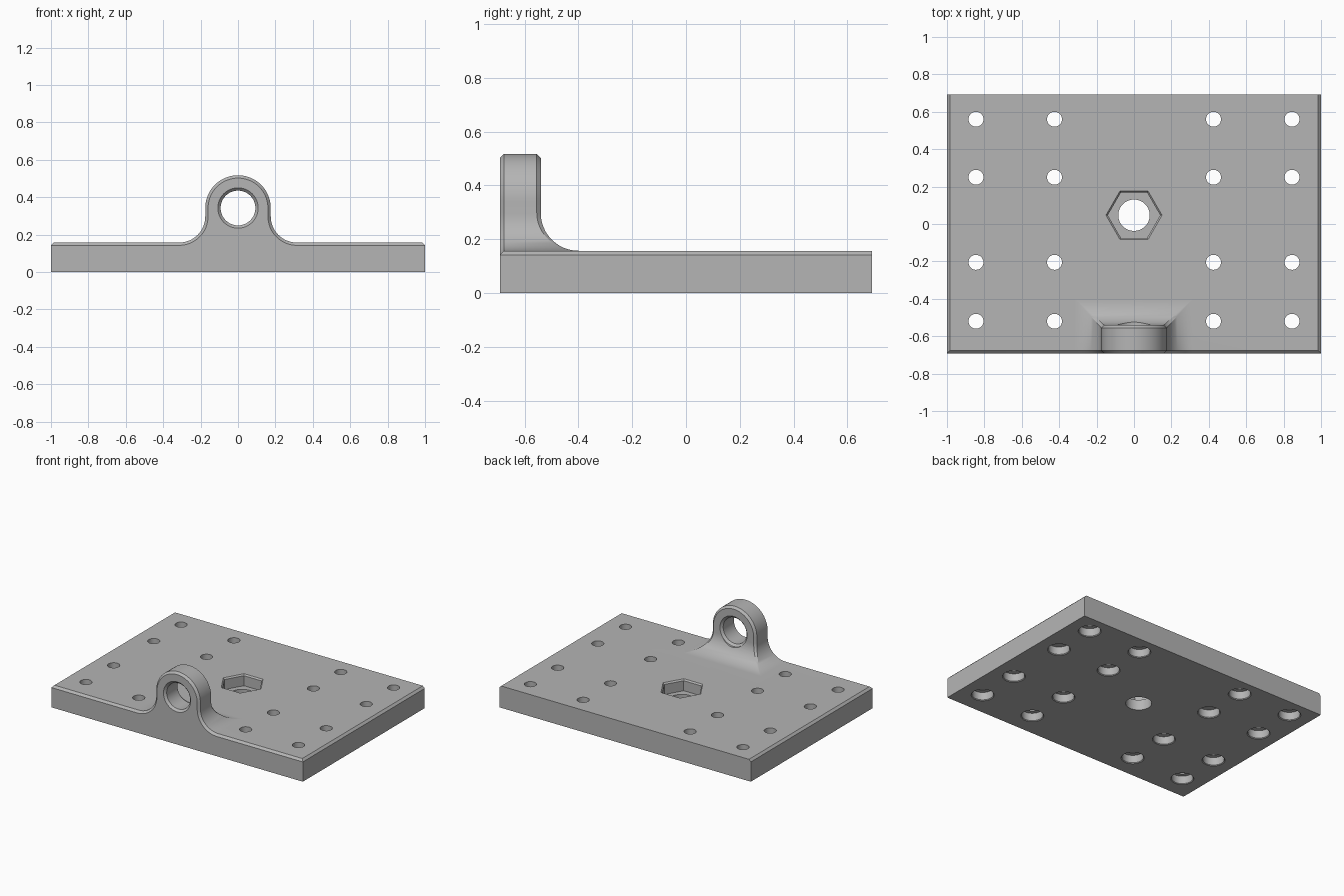
import bpy, bmesh
from math import sin, cos, pi, radians
from mathutils import Matrix

old = bpy.data.objects.get("Cube")
if old:
    bpy.data.objects.remove(old, do_unlink=True)

HALF_Y, TOP, C = 0.692, 0.157, 0.015        # plate half depth, plate top, chamfer
LUG_R, LUG_Z, LUG_BACK, FILLET = 0.175, 0.342, -0.54, 0.14

grey = bpy.data.materials.new("plain grey")
grey.use_nodes = True
grey.diffuse_color = (0.46, 0.46, 0.46, 1)
grey.node_tree.nodes["Principled BSDF"].inputs["Base Color"].default_value = grey.diffuse_color


def make_object(name, bm):
    bmesh.ops.remove_doubles(bm, verts=bm.verts, dist=1e-5)
    bmesh.ops.recalc_face_normals(bm, faces=bm.faces)
    mesh = bpy.data.meshes.new(name)
    bm.to_mesh(mesh)
    bm.free()
    mesh.materials.append(grey)
    obj = bpy.data.objects.new(name, mesh)
    bpy.context.collection.objects.link(obj)
    return obj


def lathe(bm, profile, sides, matrix):
    """Closed solid from (radius, height) rings."""
    rings = [[bm.verts.new(matrix @ Matrix.Rotation(2 * pi * i / sides, 4, 'Z').to_3x3().to_4x4()
                           @ Matrix.Translation((r, 0, h)).to_translation())
              for i in range(sides)] for r, h in profile]
    for a, b in zip(rings, rings[1:]):
        for i in range(sides):
            j = (i + 1) % sides
            bm.faces.new((a[i], a[j], b[j], b[i]))
    bm.faces.new(rings[0])
    bm.faces.new(rings[-1])


def combine(target, tool, operation):
    tool.hide_render = True
    mod = target.modifiers.new("combine", 'BOOLEAN')
    mod.operation, mod.solver, mod.object = operation, 'EXACT', tool
    bpy.context.view_layer.update()
    graph = bpy.context.evaluated_depsgraph_get()
    result = bpy.data.meshes.new_from_object(target.evaluated_get(graph))
    target.modifiers.clear()
    target.data = result
    bpy.data.objects.remove(tool, do_unlink=True)


# Plate, chamfered along the front and side top edges
bm = bmesh.new()
bmesh.ops.create_cube(bm, size=1, matrix=Matrix.Translation((0, 0, TOP / 2))
                      @ Matrix.Diagonal((2, 2 * HALF_Y, TOP, 1)))
edges = [e for e in bm.edges if all(v.co.z > 0.1 for v in e.verts)
         and not all(v.co.y > 0 for v in e.verts)]
bmesh.ops.bevel(bm, geom=edges, offset=C, segments=1, affect='EDGES')
plate = make_object("mounting_plate", bm)

# Lug: each outline point gives x, z, front inset, back inset and flare
half = [(LUG_R + FILLET, 0.1, (0, 0), (0, 0), FILLET)]
for k in range(13):
    a = pi / 2 * (1 - k / 12)
    flare = FILLET * (1 - cos(a))
    half.append((LUG_R + flare, TOP + FILLET * (1 - sin(a)),
                 (-C * cos(a), -C * sin(a)), (-C * cos(a), 0), flare))
for k in range(17):
    a = pi / 2 * k / 16
    inset = (-C * cos(a), -C * sin(a))
    half.append((LUG_R * cos(a), LUG_Z + LUG_R * sin(a), inset, inset, 0))

bm = bmesh.new()
sides = {}
for s in (1, -1):
    loops = [[], [], [], []]
    for x, z, f, b, flare in half:
        depth = C if flare == 0 else -b[0]
        back = LUG_BACK + flare
        for loop, co in zip(loops, ((x + f[0], -HALF_Y, z + f[1]), (x, -HALF_Y + C, z),
                                    (x, back - depth, z), (x + b[0], back, z + b[1]))):
            loop.append(bm.verts.new((s * co[0], co[1], co[2])))
    for a, b in zip(loops, loops[1:]):
        for i in range(len(half) - 1):
            bm.faces.new((a[i], a[i + 1], b[i + 1], b[i]))
    sides[s] = loops
for i in range(len(half) - 1):               # front and back walls as level strips
    for n in (0, 3):
        l, r = sides[1][n], sides[-1][n]
        bm.faces.new((l[i], l[i + 1], r[i + 1], r[i]))
bm.faces.new([l[0] for l in sides[1]] + [l[0] for l in reversed(sides[-1])])
bmesh.ops.dissolve_degenerate(bm, dist=1e-5, edges=bm.edges)
combine(plate, make_object("lug", bm), 'UNION')

# Bolt holes with counterbores below, the lug eye and the hexagonal nut pocket
bm = bmesh.new()
for x in (-0.845, -0.425, 0.425, 0.845):
    for y in (-0.52, -0.205, 0.25, 0.56):
        lathe(bm, [(0.085, -0.01), (0.07, 0.005), (0.07, 0.06), (0.04, 0.06), (0.04, 0.3)],
              32, Matrix.Translation((x, y, 0)))
eye = Matrix.Translation((0, 0, LUG_Z)) @ Matrix.Rotation(-pi / 2, 4, 'X')
lathe(bm, [(0.118, -HALF_Y - 0.01), (0.093, -HALF_Y + C), (0.093, LUG_BACK - C),
           (0.108, LUG_BACK), (0.108, -0.3)], 48, eye)
centre = Matrix.Translation((0, 0.047, 0))
lathe(bm, [(0.14, 0.075), (0.14, TOP - 0.01), (0.16, TOP + 0.01)], 6, centre)
combine(plate, make_object("hole_cutter", bm), 'DIFFERENCE')

bm = bmesh.new()
lathe(bm, [(0.084, -0.1), (0.084, 0.3)], 48, centre)
combine(plate, make_object("centre_cutter", bm), 'DIFFERENCE')

bpy.ops.object.select_all(action='DESELECT')
plate.select_set(True)
bpy.context.view_layer.objects.active = plate
bpy.ops.object.shade_smooth_by_angle(angle=radians(25))
